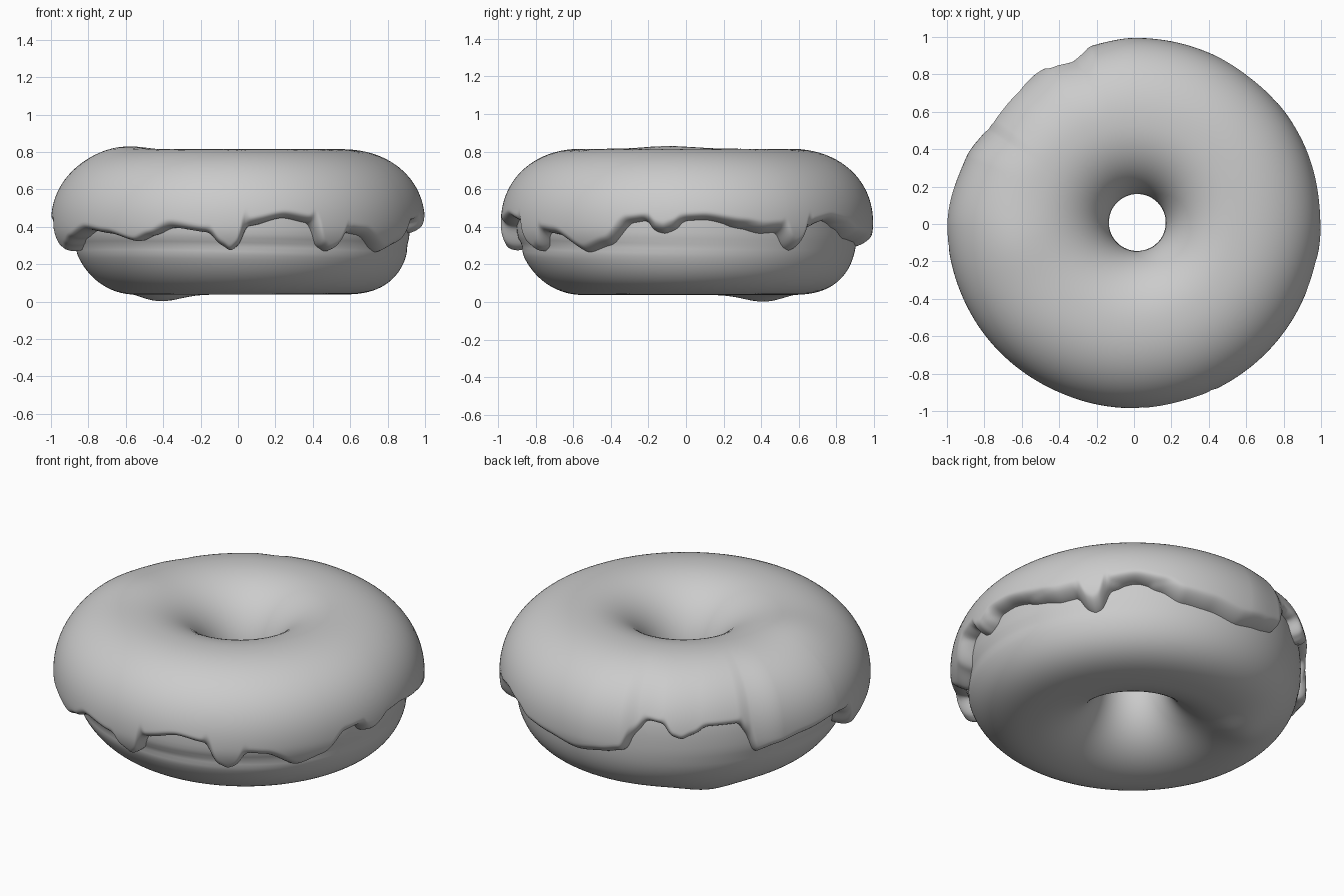
import bpy
import math
from mathutils import Vector

if "Cube" in bpy.data.objects:
    bpy.data.objects.remove(bpy.data.objects["Cube"])

R, ZC = 0.55, 0.415          # ring radius and mid height

# Icing lower edge: angle in degrees (0 = +x, counter-clockwise), height
EDGE = [(0, .43), (6, .435), (18, .40), (25, .38), (31, .385), (34.5, .31), (37, .29), (39.5, .31),
        (42, .40), (51, .43), (59, .40), (66, .355), (76, .34), (87, .31), (97, .335), (104, .36),
        (108, .46), (112, .54), (117, .53), (120, .46), (123.5, .44), (128, .47), (132, .51),
        (143, .51), (146, .44), (149, .32), (156, .35), (166, .38), (180, .41), (186, .40), (190, .27),
        (194, .25), (198, .28), (204, .32), (214, .37), (224, .35), (235, .305), (241, .34), (248, .388),
        (260, .36), (264, .29), (267.5, .255), (270.5, .29), (273, .40), (285, .445), (294, .42),
        (298, .29), (301.5, .26), (304.5, .28), (308, .37), (314, .36), (325, .265), (334, .31),
        (342, .42), (347, .43), (350, .385), (353, .375), (356, .39)]
# Icing outer radius by angle
OUTER = [(0, 1.0), (33, 1.005), (60, 1.0), (90, .995), (103, .98), (109, .95), (118, .97), (130, .955),
         (143, .945), (147, .935), (158, .965), (180, 1.0), (212, .995), (246, .985), (295, .985), (335, .99)]


def lookup(table, deg):
    """Smooth periodic interpolation."""
    deg %= 360
    pts = table + [(360 + table[0][0], table[0][1])]
    for (a, va), (b, vb) in zip(pts, pts[1:]):
        if a <= deg <= b:
            t = (deg - a) / (b - a)
            t = 0.35 * t + 0.65 * t * t * (3 - 2 * t)
            return va + (vb - va) * t
    return pts[-1][1]


def spow(v, e):
    return math.copysign(abs(v) ** e, v)


def bell(x, y, cx, cy, s):
    return math.exp(-((x - cx) ** 2 + (y - cy) ** 2) / (2 * s * s))


def ring_point(th, dx, z, phi):
    """Place a cross-section point at angle th, shifting the hole slightly off centre."""
    k = max(0, -math.cos(phi))
    return Vector(((R + dx) * math.cos(th) + .018 * k, (R + dx) * math.sin(th) + .008 * k, z))


def dough_point(th, phi):
    c, s = math.cos(phi), math.sin(phi)
    if c > 0:
        n = 2.3 + (.4 * math.cos(th - math.radians(45)) if s < 0 else 0)
        a = .905 + .014 * math.cos(th - math.radians(20)) - R
    else:
        n, a = 2.1, .382
    dx, z = a * spow(c, 2 / n), ZC + .377 * spow(s, 2 / n)
    if c > 0:                                     # soft wrinkle under the icing
        dx -= .013 * math.exp(-((z - .30) / .03) ** 2) * (.5 - .5 * math.sin(th))
    p = ring_point(th, dx, z, phi)
    if s < 0:                                     # lump on the underside
        p.z -= .037 * bell(p.x, p.y, -.42, .42, .11) * -s
    return p


def icing_point(th, phi, edge_phi, slope):
    c, s = math.cos(phi), math.sin(phi)
    n = 2.15
    a = lookup(OUTER, math.degrees(th)) - R if c > 0 else .40
    dx, z = a * spow(c, 2 / n), ZC + .40 * spow(s, 2 / n)
    if c > 0 and z < ZC:
        dx -= 1.2 * (ZC - z) ** 2                 # drips hug the dough
    p = ring_point(th, dx, z, phi)
    if s > 0:
        p.z += .017 * bell(p.x, p.y, -.64, -.1, .14)
    # rounded rims at the outer and inner edge
    d = (phi - edge_phi) * .42 / math.sqrt(1 + slope * slope)
    f = math.sqrt(max(0, 1 - (1 - min(1, d / .045)) ** 2))
    d = (math.pi - phi) * .4
    f *= math.sqrt(max(0, 1 - (1 - min(1, d / .03)) ** 2))
    q = dough_point(th, phi)
    q = q + (ring_point(th, 0, ZC, phi) - q) * .02
    return q.lerp(p, f)


def make_mesh(name, rows, wrap, mat):
    m, n = len(rows), len(rows[0])
    verts = [p for row in rows for p in row]
    faces = []
    for i in range(m):
        k = (i + 1) % m
        for j in range(n if wrap else n - 1):
            l = (j + 1) % n
            faces.append((i * n + j, i * n + l, k * n + l, k * n + j))
    me = bpy.data.meshes.new(name)
    me.from_pydata(verts, [], faces)
    me.materials.append(mat)
    me.polygons.foreach_set("use_smooth", [True] * len(me.polygons))
    me.update()
    ob = bpy.data.objects.new(name, me)
    bpy.context.collection.objects.link(ob)
    return ob


grey = bpy.data.materials.new("plain grey")
grey.diffuse_color = (.6, .6, .6, 1)
grey.use_nodes = True
grey.node_tree.nodes["Principled BSDF"].inputs["Base Color"].default_value = grey.diffuse_color

# Dough ring
SEG, SIDES = 180, 96
make_mesh("dough", [[dough_point(2 * math.pi * i / SEG, -2 * math.pi * j / SIDES) for j in range(SIDES)]
                    for i in range(SEG)], True, grey)

# Icing with dripping edge
def edge_height(deg):
    return sum(lookup(EDGE, deg + o) for o in (-.8, 0, .8)) / 3


SEG, STEPS = 720, 56
rows = []
for i in range(SEG):
    deg = 360 * i / SEG
    z = edge_height(deg)
    slope = (edge_height(deg + .5) - edge_height(deg - .5)) / (math.radians(1) * .97)
    edge_phi = math.asin(spow((z - ZC) / .40, 2.15 / 2))
    row = []
    for j in range(STEPS + 1):
        u = j / STEPS
        phi = math.pi + (edge_phi - math.pi) * (1 - (1 - u) ** 1.8)
        row.append(icing_point(math.radians(deg), phi, edge_phi, slope))
    rows.append(row[::-1])
make_mesh("icing", rows, False, grey)

# Make faces point outward
import bmesh
for ob in bpy.data.objects:
    bm = bmesh.new()
    bm.from_mesh(ob.data)
    bm.normal_update()
    top = max(bm.faces, key=lambda f: f.calc_center_median().z)
    if top.normal.z < 0:
        bmesh.ops.reverse_faces(bm, faces=bm.faces[:])
    bm.to_mesh(ob.data)
    bm.free()
